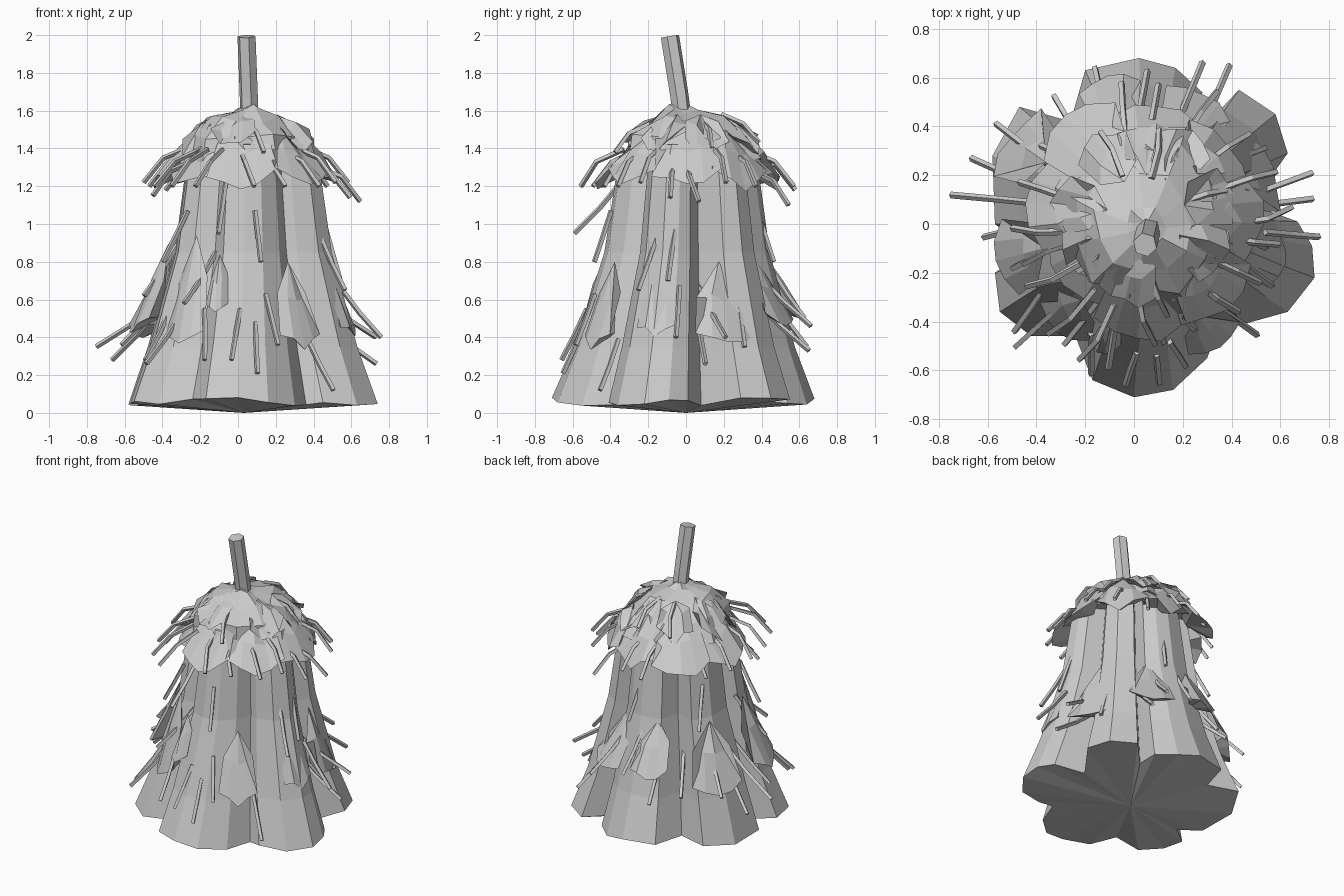
import bpy, bmesh, math, random
from mathutils import Vector

if "Cube" in bpy.data.objects:
    bpy.data.objects.remove(bpy.data.objects["Cube"])

random.seed(4)
CX, CY = 0.07, 0.04   # axis of the cap


def make(name, verts, faces):
    me = bpy.data.meshes.new(name)
    me.from_pydata([tuple(v) for v in verts], [], faces)
    bm = bmesh.new()
    bm.from_mesh(me)
    bmesh.ops.recalc_face_normals(bm, faces=bm.faces)
    bm.to_mesh(me)
    bm.free()
    ob = bpy.data.objects.new(name, me)
    bpy.context.collection.objects.link(ob)
    return ob


def loft(name, rings, start=None, end=None):
    """Skin equal rings; start / end close with a fan to a point."""
    n = len(rings[0])
    verts = [v for r in rings for v in r]
    faces = []
    for k in range(len(rings) - 1):
        for i in range(n):
            j = (i + 1) % n
            faces.append((k*n + i, k*n + j, k*n + n + j, k*n + n + i))
    for tip, base in ((start, 0), (end, (len(rings) - 1) * n)):
        if tip is not None:
            verts.append(tip)
            t = len(verts) - 1
            faces += [(base + i, base + (i + 1) % n, t) for i in range(n)]
    return make(name, verts, faces)


def rod(name, path, radius, sides):
    """Thin faceted tube along a path."""
    path = [Vector(p) for p in path]
    rings = []
    for k, p in enumerate(path):
        d = (path[min(k + 1, len(path) - 1)] - path[max(k - 1, 0)]).normalized()
        u = d.cross(Vector((0.3, 1, 0.1))).normalized()
        w = d.cross(u)
        rings.append([p + radius * (u * math.cos(a) + w * math.sin(a))
                      for a in (2 * math.pi * i / sides for i in range(sides))])
    return loft(name, rings, path[0], path[-1])


def polar(a, r, z, cx=0.0, cy=0.0):
    return Vector((cx + r * math.cos(a), cy + r * math.sin(a), z))


def tuft(name, deg, r0, z0, r1, z1, width, bulge=0.05, cx=0.0, cy=0.0, rag=0.02):
    """Hanging wedge of straw: pointed top, ragged wide bottom."""
    a = math.radians(deg)
    out = Vector((math.cos(a), math.sin(a), 0))
    side = Vector((-out.y, out.x, 0))
    c = Vector((cx, cy, 0))
    up = Vector((0, 0, 1))
    verts = [c + out * r0 + up * z0]
    for t, w in ((0.45, 0.75), (1.0, 1.0)):
        for s in (-1, -0.5, 0, 0.5, 1):
            r = r0 + (r1 - r0) * t + bulge * (0.3 - s * s) + random.uniform(-rag, rag) * .6
            z = z0 + (z1 - z0) * t + rag * 2.5 * abs(s) * t + random.uniform(-rag, rag)
            verts.append(c + out * r + side * (s * w * width / 2) + up * z)
    verts.append(c + out * (r1 - 0.15) + up * (z1 + 0.07))
    faces = []
    for i in range(1, 5):
        faces += [(0, i, i + 1), (i, i + 5, i + 6, i + 1), (11, i + 6, i + 5)]
    faces += [(0, 11, 6, 1), (0, 5, 10, 11)]
    return make(name, verts, faces)


# Bundled body: six-lobed plan lofted upwards
outline = [(.74, -.22), (.63, -.36), (.45, -.41), (.36, -.38), (.3, -.55), (.16, -.68),
           (0, -.71), (-.17, -.64), (-.24, -.46), (-.42, -.46), (-.55, -.36), (-.57, -.2),
           (-.44, -.1), (-.57, .0), (-.58, .28), (-.47, .48), (-.26, .42), (-.2, .63),
           (.02, .68), (.17, .64), (.28, .54), (.26, .37), (.43, .55), (.58, .45),
           (.63, .29), (.48, .08), (.67, .01), (.73, -.09)]
levels = [(.055, 1.0, 0), (.35, .84, .01), (.85, .63, .03), (1.28, .54, .035), (1.42, .46, .05)]
rings = []
for z, s, off in levels:
    rings.append([Vector((x * s + off, y * s + off * .5,
                          z + (random.uniform(-.02, .03) if z < .1 else 0)))
                  for x, y in outline])
loft("straw_body", rings, (0.03, 0, 0), (CX, CY, 1.5))


def body_radius(a, z):
    """Approximate distance of the body surface from the z axis."""
    k = max(range(len(outline)), key=lambda i: Vector(outline[i]).normalized().dot(
        Vector((math.cos(a), math.sin(a)))))
    for (z0, s0, o0), (z1, s1, o1) in zip(levels, levels[1:]):
        if z <= z1:
            t = (z - z0) / (z1 - z0)
            return Vector(outline[k]).length * (s0 + (s1 - s0) * t) + o1 * math.cos(a)
    return .4


# Domed cap with irregular crown
rings = []
for z, r in ((1.33, .37), (1.47, .32), (1.55, .21), (1.61, .09)):
    rings.append([polar(2 * math.pi * i / 11, r * random.uniform(.84, 1.08),
                        z + random.uniform(-.025, .025), CX - .02, CY - (z - 1.33) * .2)
                  for i in range(11)])
loft("straw_cap", rings, (CX, CY, 1.36), (0.05, 0, 1.635))

# Cap fringe: broad skirt of lobes and ragged shards above
for i in range(8):
    tuft("cap_lobe", -95 + i * 45, .26, 1.5, .46 + random.uniform(-.04, .06),
         1.2, .38, .08, CX - .01, CY, .03)
for i in range(9):
    tuft("cap_shard", -70 + i * 40 + random.uniform(-12, 12), .16, 1.58,
         .36, 1.36 + random.uniform(-.03, .06), .24, .06, CX - .02, CY, .035)

# Loose wedges on the body: angle, top r/z, bottom r/z, width
for d, r0, z0, r1, z1, w in [(-55, .46, .8, .61, .35, .25), (-103, .43, .84, .54, .52, .12),
                             (-165, .38, .9, .56, .44, .32), (-125, .38, .94, .53, .38, .26),
                             (-15, .46, .87, .63, .42, .22), (22, .46, .8, .60, .37, .36),
                             (62, .40, .84, .59, .46, .3), (100, .42, .84, .60, .5, .26),
                             (145, .44, .85, .61, .4, .34)]:
    tuft("body_tuft", d, r0, z0, r1, z1, w)


def twig(deg, r1, z1, flare=None):
    """Bent straw given by its outer tip; body straws start on the body."""
    a = math.radians(deg)
    da = random.uniform(-.14, .14)
    if flare:
        base = polar(a + da, r1 - flare, z1 + .75 * flare)
        mid = polar(a + da * .6, r1 - .4 * flare, z1 + .5 * flare)
    else:
        rb = min(body_radius(a, z1 + .27), r1 - .03)
        base = polar(a + da, rb - .01, z1 + .27)
        mid = polar(a + da * .4, rb + (r1 - rb) * .45, z1 + .13)
    rod("straw_twig", [base, mid, polar(a, r1, z1)], .014, 4)


# Straws around the cap: angle, tip radius, tip height
for d, r, z in [(-178, .50, 1.22), (-160, .48, 1.15), (-150, .51, 1.2), (-128, .57, 1.2),
                (-112, .6, 1.2), (-80, .5, 1.2), (-60, .5, 1.2),
                (-40, .56, 1.2), (-25, .57, 1.22), (-8, .6, 1.14), (6, .65, 1.12),
                (20, .62, 1.22), (38, .6, 1.2), (58, .64, 1.1), (80, .58, 1.2),
                (95, .58, 1.18), (115, .5, 1.22), (140, .5, 1.18), (160, .5, 1.2)]:
    twig(d, r, z, .26)
for d, z in [(75, 1.43), (110, 1.42), (20, 1.4), (-70, 1.38), (60, 1.4)]:
    twig(d, .4, z, .2)

# Straws on the body
for d, r, z in [(171, .76, .35), (158, .72, .28), (-175, .62, .36), (-134, .70, .26),
                (-138, .66, .28), (-120, .57, .58), (-106, .64, .28), (-93, .66, .28),
                (-81, .66, .21), (-76, .5, .8), (-70, .62, .36), (-42, .68, .12),
                (-24, .62, .65), (-4, .76, .4), (8, .74, .26), (16, .76, .4),
                (30, .62, .35), (59, .76, .33), (67, .72, .46), (85, .63, .5),
                (104, .66, .35), (122, .62, .4), (144, .70, .42), (-160, .53, .62),
                (-148, .47, .8), (-10, .55, .7), (75, .48, .8), (135, .48, .8),
                (-100, .6, .95)]:
    twig(d, r, z)

# Stem
rod("stem", [(.06, -.02, 1.56), (.057, -.035, 1.68), (.045, -.085, 1.993)], .05, 6)
